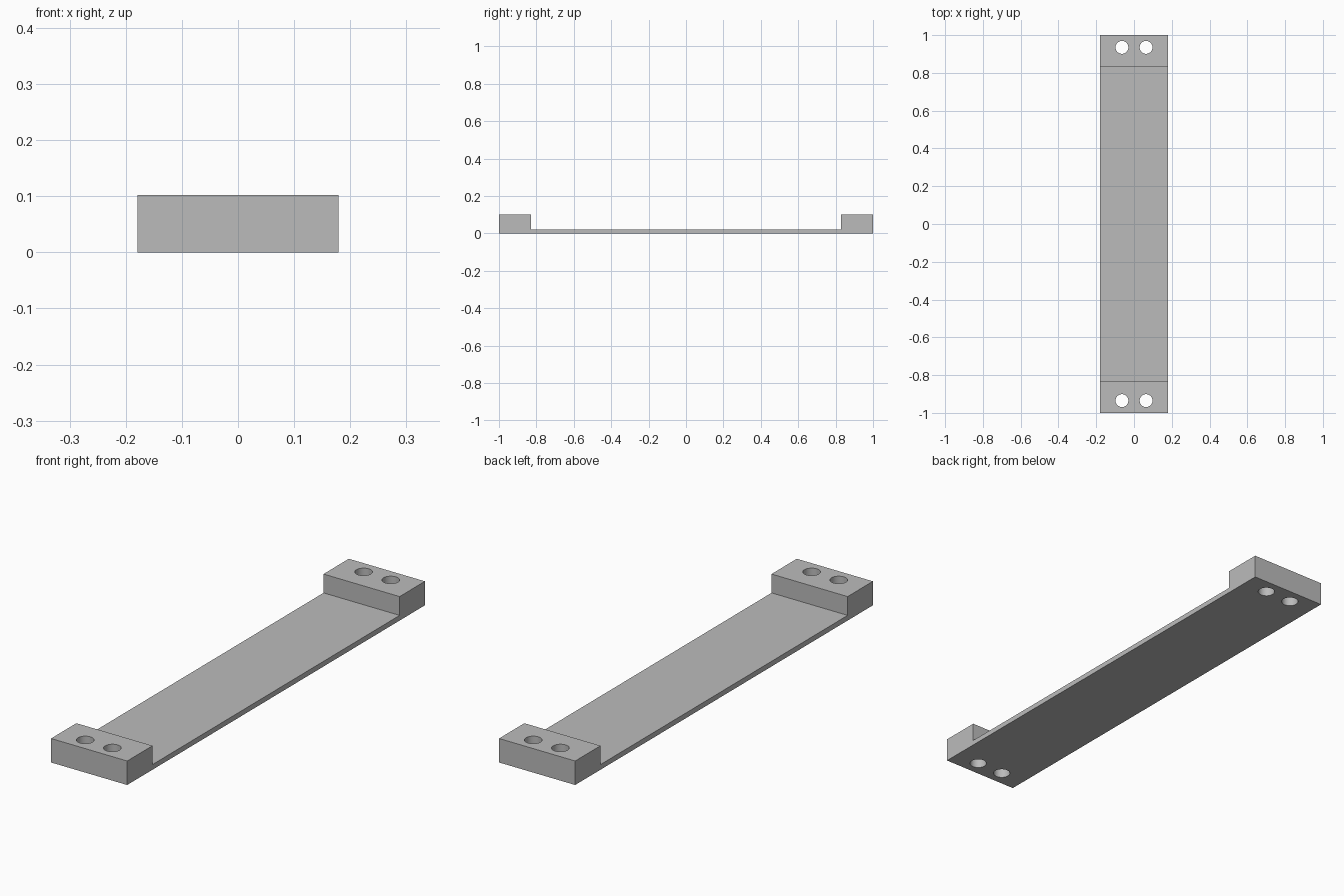
import bpy
import bmesh
from mathutils import Vector

default = bpy.data.objects.get("Cube")
if default:
    bpy.data.objects.remove(default, do_unlink=True)

HALF_WIDTH, HALF_LENGTH = 0.179, 1.0
BLOCK_INNER, HEIGHT, PLATE = 0.83, 0.102, 0.022
HOLE_X, HOLE_Y, HOLE_RADIUS = 0.064, 0.935, 0.034

grey = bpy.data.materials.new("plain grey")
grey.use_nodes = True
colour = (0.5, 0.5, 0.5, 1)
grey.diffuse_color = colour
grey.node_tree.nodes["Principled BSDF"].inputs["Base Color"].default_value = colour

# Bracket: side profile (y, z) swept across the width
half = [(HALF_LENGTH, 0), (HALF_LENGTH, HEIGHT), (BLOCK_INNER, HEIGHT), (BLOCK_INNER, PLATE)]
profile = half + [(-y, z) for y, z in reversed(half)]
bm = bmesh.new()
face = bm.faces.new([bm.verts.new((-HALF_WIDTH, y, z)) for y, z in profile])
swept = bmesh.ops.extrude_face_region(bm, geom=[face])["geom"]
bmesh.ops.translate(bm, vec=Vector((2 * HALF_WIDTH, 0, 0)),
                    verts=[g for g in swept if isinstance(g, bmesh.types.BMVert)])
bmesh.ops.recalc_face_normals(bm, faces=bm.faces)
mesh = bpy.data.meshes.new("mounting_strip")
bm.to_mesh(mesh)
bm.free()
mesh.materials.append(grey)
strip = bpy.data.objects.new("mounting_strip", mesh)
bpy.context.collection.objects.link(strip)
bpy.context.view_layer.objects.active = strip

# Two screw holes through each end block
for sx in (-1, 1):
    for sy in (-1, 1):
        bpy.ops.mesh.primitive_cylinder_add(vertices=48, radius=HOLE_RADIUS, depth=4 * HEIGHT,
                                            location=(sx * HOLE_X, sy * HOLE_Y, HEIGHT / 2))
        cutter = bpy.context.object
        cutter.name = "hole_cutter"
        cutter.hide_render = True
        cutter.data.materials.append(grey)
        cut = strip.modifiers.new("screw_hole", 'BOOLEAN')
        cut.operation, cut.solver, cut.object = 'DIFFERENCE', 'EXACT', cutter
        bpy.context.view_layer.objects.active = strip
        bpy.ops.object.modifier_apply(modifier=cut.name)
        bpy.data.objects.remove(cutter, do_unlink=True)

# Smooth hole walls, sharp block edges
bpy.ops.object.select_all(action='DESELECT')
strip.select_set(True)
bpy.context.view_layer.objects.active = strip
bpy.ops.object.shade_smooth_by_angle()
